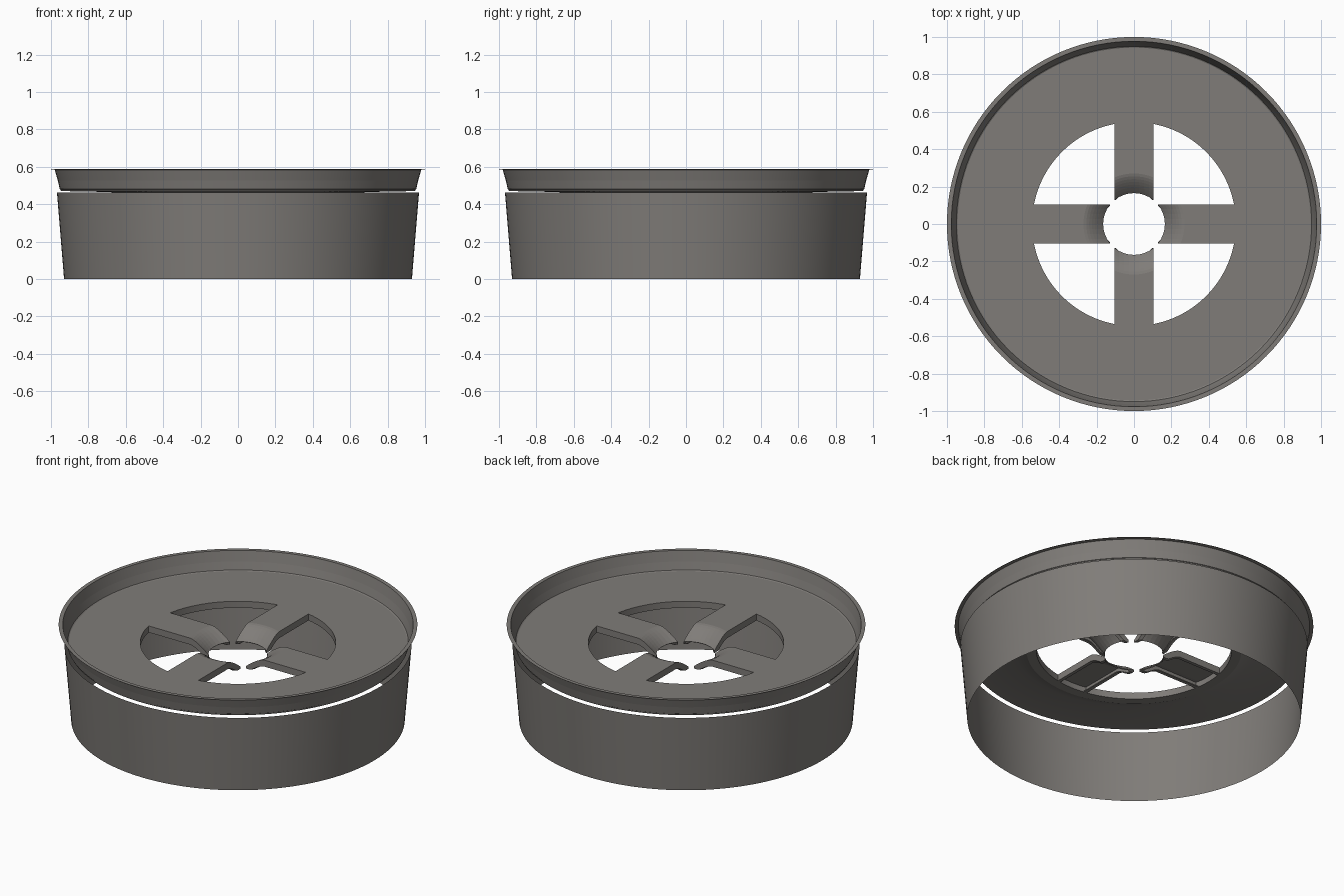
import bpy, bmesh, math

cube = bpy.data.objects.get("Cube")
if cube:
    bpy.data.objects.remove(cube)

SEGMENTS = 128
FLOOR = 0.475      # height of the tray floor
HOLE = 0.165       # radius of the centre opening
WINDOW = 0.545     # outer radius of the openings
HALF_SPOKE = 0.105

grey = bpy.data.materials.new("warm_grey")
grey.use_nodes = True
colour = (0.215, 0.203, 0.19, 1)
grey.diffuse_color = colour
shader = grey.node_tree.nodes["Principled BSDF"]
shader.inputs["Base Color"].default_value = colour
shader.inputs["Roughness"].default_value = 0.6


def grid_object(name, rows, wrap_rows=False, wrap_columns=False):
    """Skin a list of equally long point rows with quads."""
    bm = bmesh.new()
    grid = [[bm.verts.new(p) for p in row] for row in rows]
    nr, nc = len(grid), len(grid[0])
    for i in range(nr if wrap_rows else nr - 1):
        for j in range(nc if wrap_columns else nc - 1):
            a, b = (i + 1) % nr, (j + 1) % nc
            bm.faces.new((grid[i][j], grid[i][b], grid[a][b], grid[a][j]))
    mesh = bpy.data.meshes.new(name)
    bm.to_mesh(mesh)
    bm.free()
    obj = bpy.data.objects.new(name, mesh)
    bpy.context.collection.objects.link(obj)
    mesh.materials.append(grey)
    return obj


def polar(r, angle, z):
    return (r * math.cos(angle), r * math.sin(angle), z)


def lathe(name, profile, closed=False):
    rows = [[polar(r, math.tau * j / SEGMENTS, z) for j in range(SEGMENTS)]
            for r, z in profile]
    obj = grid_object(name, rows, closed, True)
    bpy.ops.object.select_all(action='DESELECT')
    obj.select_set(True)
    bpy.context.view_layer.objects.active = obj
    bpy.ops.object.shade_smooth_by_angle(angle=math.radians(20))
    return obj


# Tapered skirt, open at both ends
lathe("base_wall", [(0.93, 0), (0.968, 0.463)])

# Flared rim, floor and thickened ring around the openings
lathe("rim_and_floor", [
    (0.947, 0.47), (0.98, 0.584), (1.0, 0.586), (1.0, 0.587),
    (0.977, 0.587), (0.953, 0.481), (0.943, FLOOR),
    (WINDOW, FLOOR), (WINDOW, 0.435), (0.6, 0.435), (0.68, 0.465)], True)

# Spokes: hollow channels whose inner ends curve down in facets
STEPS = 7
START = 0.27
radii = [WINDOW + 0.004] + [START + (HOLE - START) * k / STEPS
                            for k in range(STEPS + 1)]
across = [-0.8, -1] + [k / 4 for k in range(-4, 5)] + [1, 0.8]


def spoke_rows(turn):
    rows = []
    for r in radii:
        t = max(0, (START - r) / (START - HOLE))
        top = FLOOR - 0.07 * t ** 1.5
        lip = max(top - 0.04, 0.39)
        spread = math.asin(HALF_SPOKE / r)
        row = []
        for j, f in enumerate(across):
            is_lip = j < 2 or j >= len(across) - 2
            row.append(polar(r, turn + f * spread, lip if is_lip else top))
        rows.append(row)
    return rows


for side, quarter in (("left", 0), ("back", 1), ("right", 2), ("front", 3)):
    spoke = grid_object(side + "_spoke", spoke_rows(quarter * math.pi / 2))
    shell = spoke.modifiers.new("thickness", 'SOLIDIFY')
    shell.thickness = 0.006
    shell.offset = -1
